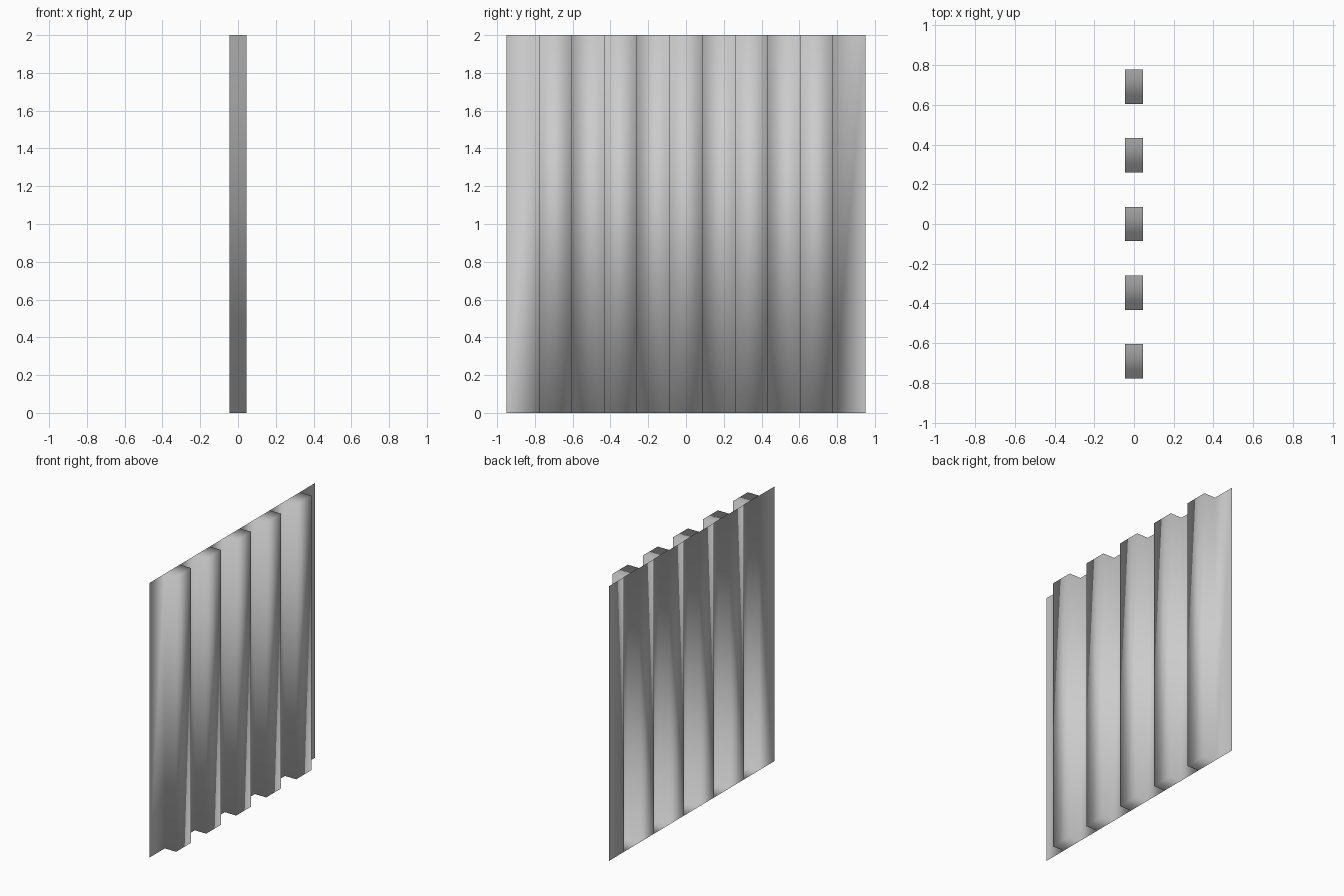
import bpy
import bmesh

cube = bpy.data.objects.get("Cube")
if cube:
    bpy.data.objects.remove(cube, do_unlink=True)

HEIGHT = 2.0
LENGTH = 1.9
HALF_DEPTH = 0.046
RIBS = 5
STEP = LENGTH / (2 * RIBS + 1)  # ribs and flats are equally wide

# Painted metal
metal = bpy.data.materials.new("light grey metal")
metal.use_nodes = True
grey = (0.6, 0.6, 0.6, 1.0)
metal.diffuse_color = grey
metal.node_tree.nodes["Principled BSDF"].inputs["Base Color"].default_value = grey

# Square-wave profile along y: flat, rib, flat, rib, ... flat
y = -LENGTH / 2
profile = [(-HALF_DEPTH, y)]
for rib in range(RIBS):
    start = y + STEP * (2 * rib + 1)
    end = start + STEP
    profile += [(-HALF_DEPTH, start), (HALF_DEPTH, start),
                (HALF_DEPTH, end), (-HALF_DEPTH, end)]
profile.append((-HALF_DEPTH, -y))

bm = bmesh.new()
bottom = [bm.verts.new((px, py, 0)) for px, py in profile]
top = [bm.verts.new((px, py, HEIGHT)) for px, py in profile]

# Thin corrugated sheet, open at the back
for i in range(len(profile) - 1):
    bm.faces.new((bottom[i], bottom[i + 1], top[i + 1], top[i]))

# Caps closing both ends of every rib
for rib in range(RIBS):
    first = 1 + 4 * rib
    bm.faces.new(top[first:first + 4])
    bm.faces.new(bottom[first:first + 4][::-1])

for face in bm.faces:
    face.smooth = True

mesh = bpy.data.meshes.new("corrugated_panel")
bm.to_mesh(mesh)
bm.free()
mesh.materials.append(metal)
panel = bpy.data.objects.new("corrugated_panel", mesh)
bpy.context.collection.objects.link(panel)
